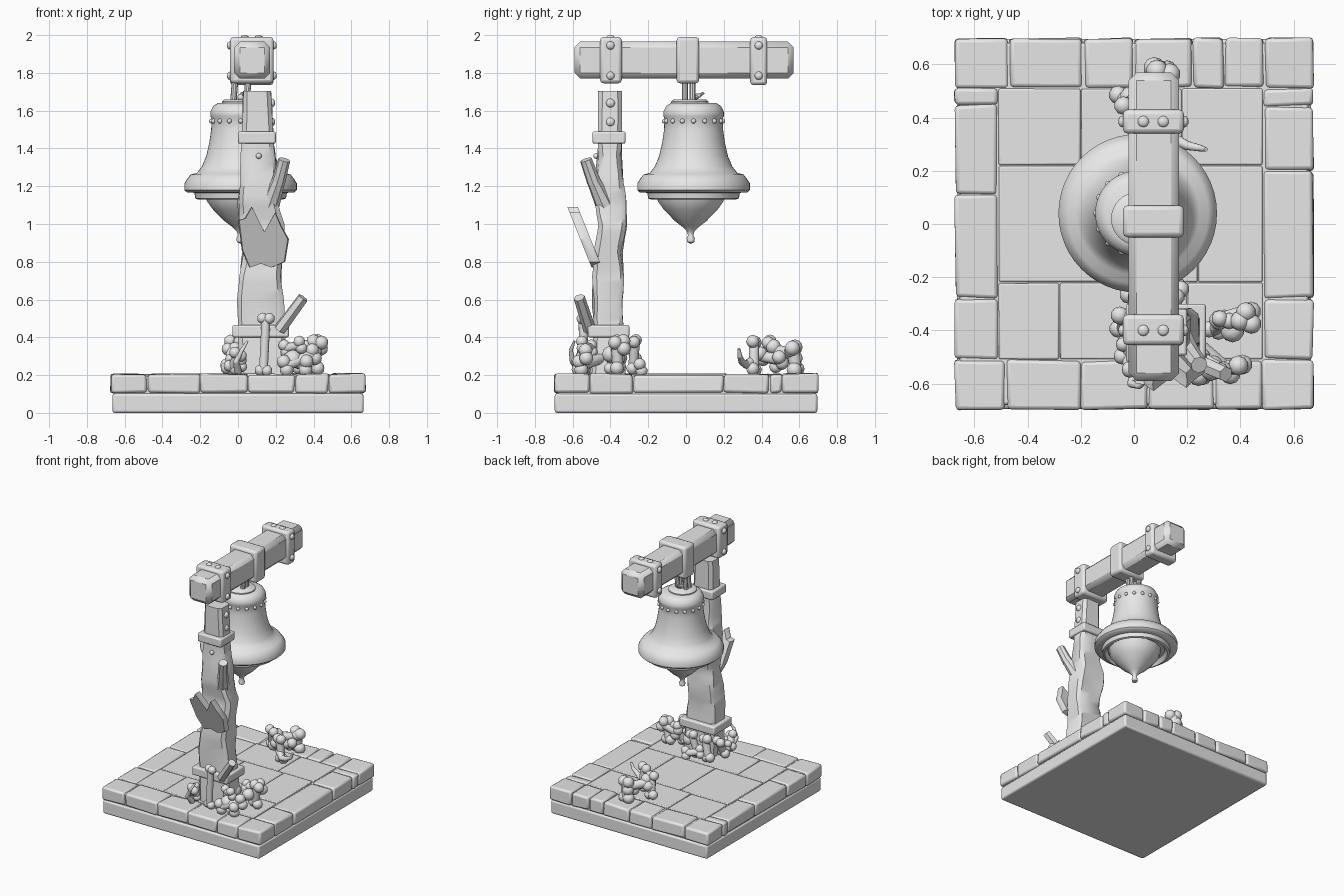
import bpy, bmesh, math, random
from mathutils import Vector, Matrix, noise

random.seed(4)
GREY = bpy.data.materials.new("stone grey")
GREY.diffuse_color = (0.8, 0.8, 0.8, 1)


def finish(name, bm, bevel=0.0, segments=2, smooth=35):
    bmesh.ops.recalc_face_normals(bm, faces=bm.faces)
    mesh = bpy.data.meshes.new(name)
    bm.to_mesh(mesh)
    bm.free()
    mesh.materials.append(GREY)
    ob = bpy.data.objects.new(name, mesh)
    bpy.context.collection.objects.link(ob)
    if bevel:
        m = ob.modifiers.new("bevel", 'BEVEL')
        m.width, m.segments, m.limit_method = bevel, segments, 'ANGLE'
    bpy.ops.object.select_all(action='DESELECT')
    bpy.context.view_layer.objects.active = ob
    ob.select_set(True)
    bpy.ops.object.shade_smooth_by_angle(angle=math.radians(smooth))
    return ob


def add_box(bm, x0, x1, y0, y1, z0, z1, jitter=0.0):
    mat = Matrix.Translation(((x0 + x1) / 2, (y0 + y1) / 2, (z0 + z1) / 2)) @ \
        Matrix.Diagonal((x1 - x0, y1 - y0, z1 - z0, 1))
    for v in bmesh.ops.create_cube(bm, size=1, matrix=mat)['verts']:
        v.co += Vector([random.uniform(-jitter, jitter) for _ in range(3)])


def box(name, *dims, bevel=0.015, segments=2):
    bm = bmesh.new()
    add_box(bm, *dims)
    return finish(name, bm, bevel, segments)


def add_ball(bm, p, r, scale=(1, 1, 1)):
    bmesh.ops.create_icosphere(bm, subdivisions=2, radius=r,
                               matrix=Matrix.Translation(p) @ Matrix.Diagonal((*scale, 1)))


def add_rod(bm, a, b, r0, r1, sides=10):
    a, b = Vector(a), Vector(b)
    mat = Matrix.Translation((a + b) / 2) @ (b - a).to_track_quat('Z', 'Y').to_matrix().to_4x4()
    bmesh.ops.create_cone(bm, cap_ends=True, segments=sides, radius1=r0, radius2=r1,
                          depth=(b - a).length, matrix=mat)


def add_bone(bm, a, b, r=0.026):
    # shaft with a pair of knuckles at each end
    a, b = Vector(a), Vector(b)
    side = (b - a).cross(Vector((0.3, 1, 0.2))).normalized() * r * 0.75
    add_rod(bm, a, b, r, r)
    for p in (a, b):
        add_ball(bm, p + side, r * 1.25)
        add_ball(bm, p - side, r * 1.25)


def add_rib(bm, points, r):
    # curved bone tapering to a point
    n = len(points) - 1
    for i in range(n):
        add_rod(bm, points[i], points[i + 1], r * (1 - 0.7 * i / n), r * (1 - 0.7 * (i + 1) / n))
        add_ball(bm, points[i], r * (1 - 0.7 * i / n))


def lathe(name, profile, centre, sides=48):
    bm = bmesh.new()
    vs = [bm.verts.new((r, 0, z)) for r, z in profile]
    es = [bm.edges.new(pair) for pair in zip(vs, vs[1:])]
    bmesh.ops.spin(bm, geom=vs + es, cent=(0, 0, 0), axis=(0, 0, 1),
                   angle=math.tau, steps=sides, use_duplicate=False)
    bmesh.ops.remove_doubles(bm, verts=bm.verts, dist=0.0003)
    bmesh.ops.translate(bm, verts=bm.verts, vec=(*centre, 0))
    return finish(name, bm, smooth=40)


# --- stone base: lower slab, core, border stones, inner paving
box("lower_slab", -0.665, 0.665, -0.695, 0.695, 0, 0.102, bevel=0.012)
box("base_core", -0.655, 0.655, -0.68, 0.68, 0.06, 0.195, bevel=0.01)


def stones(name, rects, jitter, bevel):
    bm = bmesh.new()
    for x0, x1, y0, y1 in rects:
        g = 0.002
        add_box(bm, x0 + g, x1 - g, y0 + g, y1 - g, 0.106, 0.205 + random.uniform(-0.003, 0.004), jitter)
    finish(name, bm, bevel)


def runs(cuts):
    return list(zip(cuts, cuts[1:]))


border = [(a, b, 0.51, 0.7) for a, b in runs([-0.675, -0.47, -0.19, 0, 0.22, 0.34, 0.49, 0.675])]
border += [(a, b, -0.7, -0.51) for a, b in runs([-0.675, -0.48, -0.2, 0.05, 0.3, 0.48, 0.675])]
border += [(-0.675, -0.51, a, b) for a, b in runs([-0.51, -0.28, 0.11, 0.45, 0.51])]
border += [(0.485, 0.675, a, b) for a, b in runs([-0.51, -0.28, 0.2, 0.44, 0.51])]
stones("border_stones", border, 0.005, 0.014)
paving = [(-0.51, -0.2, 0.22, 0.51), (-0.2, 0.18, 0.22, 0.51), (0.18, 0.485, 0.22, 0.51),
          (-0.51, -0.1, -0.22, 0.22), (-0.1, 0.24, -0.22, 0.22), (0.24, 0.485, -0.22, 0.22),
          (-0.51, -0.28, -0.51, -0.22), (-0.28, 0.2, -0.51, -0.22), (0.2, 0.485, -0.51, -0.22)]
stones("paving_stones", paving, 0.001, 0.006)

# --- weathered wooden post, lofted from chamfered rectangles (z, x0, x1, y0, y1)
SECTIONS = [(0.19, 0.01, 0.265, -0.5, -0.32), (0.42, 0.0, 0.25, -0.49, -0.33),
            (0.6, 0.0, 0.235, -0.49, -0.335), (0.72, 0.005, 0.23, -0.5, -0.33),
            (0.85, 0.03, 0.24, -0.48, -0.34), (1.0, 0.01, 0.24, -0.465, -0.315),
            (1.12, 0.0, 0.205, -0.48, -0.32), (1.22, 0.015, 0.21, -0.475, -0.335),
            (1.42, 0.02, 0.19, -0.465, -0.34), (1.8, 0.03, 0.17, -0.465, -0.34)]
bm = bmesh.new()
rings = []
for s, t in runs(SECTIONS):
    for k in range(4):
        z, x0, x1, y0, y1 = [a + (b - a) * k / 4 for a, b in zip(s, t)]
        c = 0.022
        pts = [(x0 + c, y0), ((x0 + x1) / 2, y0), (x1 - c, y0), (x1, y0 + c), (x1, y1 - c),
               (x1 - c, y1), ((x0 + x1) / 2, y1), (x0 + c, y1), (x0, y1 - c), (x0, y0 + c)]
        amp = 0.014 if 0.5 < z < 1.38 else 0.003
        ring = []
        for x, y in pts:
            d = noise.noise_vector(Vector((x * 14, y * 14, z * 6))) * amp
            ring.append(bm.verts.new((x + d.x, y + d.y, z)))
        rings.append(ring)
for a, b in runs(rings):
    for i in range(10):
        j = (i + 1) % 10
        bm.faces.new((a[i], a[j], b[j], b[i]))
bm.faces.new(rings[0])
bm.faces.new(rings[-1])
finish("post", bm, smooth=40)

# torn panel of wood leaning off the front of the post
OUTLINE = [(0.02, 0.86), (0.0, 1.02), (0.035, 1.03), (0.07, 1.09), (0.14, 0.96), (0.2, 1.06),
           (0.23, 0.99), (0.27, 0.92), (0.25, 0.8), (0.18, 0.77), (0.12, 0.79), (0.06, 0.77)]
bm = bmesh.new()
lay = [[bm.verts.new((0.135 + (x - 0.135) * s, -0.5 - (z - 0.77) * 0.4 + d, z)) for x, z in OUTLINE]
       for s, d in ((0.95, 0.0), (1, 0.025), (0.93, 0.055))]
for a, b in runs(lay):
    for i in range(len(OUTLINE)):
        j = (i + 1) % len(OUTLINE)
        bm.faces.new((a[i], a[j], b[j], b[i]))
bm.faces.new(lay[0])
bm.faces.new(lay[-1])
finish("splinter_panel", bm)

# broken branch and stake
bm = bmesh.new()
add_rod(bm, (0.17, -0.43, 1.1), (0.215, -0.49, 1.23), 0.05, 0.036, 8)
add_rod(bm, (0.213, -0.487, 1.22), (0.245, -0.53, 1.34), 0.037, 0.032, 8)
finish("broken_branch", bm)
bm = bmesh.new()
add_rod(bm, (0.22, -0.51, 0.44), (0.345, -0.565, 0.61), 0.034, 0.03, 6)
finish("stake", bm)

# --- collars, beam and its straps
box("lower_collar", -0.03, 0.27, -0.52, -0.3, 0.4, 0.465, bevel=0.01)
box("upper_collar", 0.0, 0.2, -0.495, -0.32, 1.425, 1.49, bevel=0.01)
box("beam", -0.02, 0.17, -0.59, 0.57, 1.77, 1.965, bevel=0.03, segments=1)
for name, y0, y1, z0 in (("front_strap", -0.455, -0.34, 1.745), ("middle_strap", -0.05, 0.07, 1.745),
                         ("back_strap", 0.34, 0.43, 1.735)):
    box(name, -0.042, 0.188, y0, y1, z0, 1.99, bevel=0.018)

# rivets on straps and post
bm = bmesh.new()
for y in (-0.4, 0.385):
    for z in (1.785, 1.945):
        add_ball(bm, (-0.044, y, z), 0.022, (0.7, 1, 1))
        add_ball(bm, (0.19, y, z), 0.022, (0.7, 1, 1))
    for x in (0.035, 0.11):
        add_ball(bm, (x, y, 1.988), 0.022, (1, 1, 0.6))
for z in (1.54, 1.64):
    add_ball(bm, (0.18, -0.4, z), 0.024, (0.7, 1, 1))
for z in (0.57, 1.36):
    add_ball(bm, (0.11, -0.475, z), 0.016)
finish("rivets", bm)

# --- bell
BELL = (0.014, 0.04)
lathe("bell", [(0, 1.64), (0.12, 1.64), (0.145, 1.625), (0.16, 1.595), (0.16, 1.57), (0.154, 1.56),
               (0.156, 1.5), (0.166, 1.43), (0.182, 1.36), (0.205, 1.305), (0.232, 1.27), (0.265, 1.262),
               (0.282, 1.24), (0.298, 1.215), (0.298, 1.18), (0.285, 1.168), (0.245, 1.165), (0.24, 1.135),
               (0.225, 1.13), (0.205, 1.16), (0, 1.17)], BELL)
lathe("clapper", [(0.0, 1.17), (0.19, 1.165), (0.178, 1.12), (0.145, 1.075), (0.085, 1.015), (0.045, 0.985),
                  (0.02, 0.96), (0.015, 0.94), (0.022, 0.925), (0.02, 0.905), (0, 0.895)], (0.014, 0.025), 14)
lathe("bell_crown", [(0, 1.66), (0.085, 1.66), (0.1, 1.648), (0.1, 1.63), (0, 1.63)], (0.014, 0.02), 32)
bm = bmesh.new()
for i in range(16):
    a = math.tau * i / 16
    add_ball(bm, (BELL[0] + 0.155 * math.cos(a), BELL[1] + 0.155 * math.sin(a), 1.545), 0.013)
finish("bell_studs", bm)
bm = bmesh.new()
for x in (-0.025, 0.045):
    for y in (-0.005, 0.035):
        add_rod(bm, (x, y, 1.64), (x + 0.01, y, 1.77), 0.017, 0.017)
add_rib(bm, [(0.014, 0.04, 1.67), (0.02, 0.07, 1.68), (0.02, 0.095, 1.695)], 0.018)
finish("bell_hanger", bm)

# --- bones around the foot of the post
bm = bmesh.new()
add_bone(bm, (0.135, -0.54, 0.225), (0.148, -0.545, 0.5), 0.024)
for a, b, r in [((0.4, -0.36, 0.24), (0.42, -0.37, 0.375), 0.03), ((0.33, -0.36, 0.31), (0.43, -0.33, 0.36), 0.03),
                ((0.2, -0.42, 0.3), (0.36, -0.56, 0.25), 0.03), ((0.25, -0.57, 0.25), (0.4, -0.53, 0.31), 0.03),
                ((0.25, -0.5, 0.34), (0.33, -0.55, 0.36), 0.025), ((0.3, -0.4, 0.24), (0.34, -0.36, 0.36), 0.025),
                ((-0.04, -0.4, 0.24), (-0.035, -0.35, 0.34), 0.027), ((-0.03, -0.5, 0.24), (0.0, -0.55, 0.31), 0.025),
                ((-0.04, -0.45, 0.27), (0.02, -0.53, 0.26), 0.022), ((0.0, -0.27, 0.24), (0.03, -0.28, 0.37), 0.028),
                ((0.1, -0.28, 0.24), (0.14, -0.27, 0.38), 0.026), ((0.06, -0.26, 0.27), (0.17, -0.24, 0.24), 0.026)]:
    add_bone(bm, a, b, r)
for p, r in [((0.29, -0.54, 0.285), 0.05), ((0.37, -0.4, 0.31), 0.045), ((0.22, -0.36, 0.29), 0.05)]:
    add_ball(bm, p, r)
add_rib(bm, [(0.0, -0.56, 0.22), (-0.01, -0.6, 0.27), (0.02, -0.61, 0.33), (0.05, -0.59, 0.38)], 0.02)
finish("post_bones", bm, smooth=50)

# --- bones at the back of the paving
bm = bmesh.new()
for a, b, r in [((0.12, 0.36, 0.23), (0.1, 0.36, 0.375), 0.028), ((-0.04, 0.48, 0.25), (-0.02, 0.44, 0.375), 0.028),
                ((0.1, 0.58, 0.23), (0.11, 0.57, 0.345), 0.033), ((0.0, 0.47, 0.33), (0.1, 0.57, 0.31), 0.033),
                ((0.03, 0.4, 0.3), (0.1, 0.5, 0.28), 0.03)]:
    add_bone(bm, a, b, r)
add_rib(bm, [(0.1, 0.36, 0.28), (0.15, 0.32, 0.255), (0.2, 0.295, 0.27), (0.25, 0.285, 0.3), (0.27, 0.28, 0.34)], 0.027)
finish("back_bones", bm, smooth=50)
